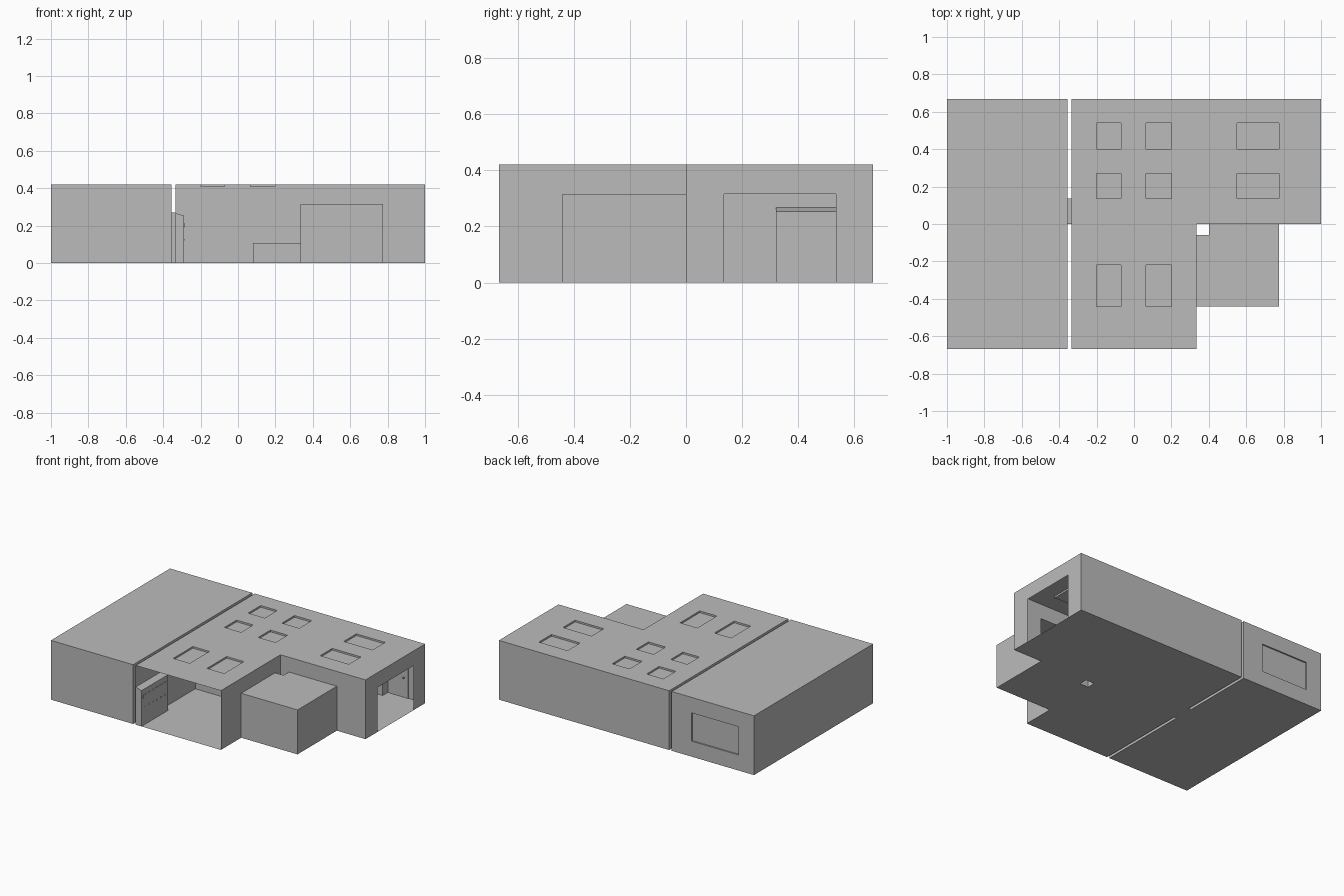
import bpy, bmesh

if "Cube" in bpy.data.objects:
    bpy.data.objects.remove(bpy.data.objects["Cube"])

grey = bpy.data.materials.new("plain_grey")
grey.diffuse_color = (0.5, 0.5, 0.5, 1)
grey.use_nodes = True
grey.node_tree.nodes["Principled BSDF"].inputs["Base Color"].default_value = grey.diffuse_color
H, D, G0, G1, W = 0.42, 0.667, -0.355, -0.335, 0.333


def finish(name, bm):
    bmesh.ops.remove_doubles(bm, verts=bm.verts, dist=1e-5)
    me = bpy.data.meshes.new(name)
    bm.to_mesh(me)
    bm.free()
    me.materials.append(grey)
    ob = bpy.data.objects.new(name, me)
    bpy.context.collection.objects.link(ob)
    return ob


def add_sheet(bm, axis, pos, u, v, holes=(), flip=False):
    """Flat panel perpendicular to an axis, with rectangular holes (u0,u1,v0,v1)."""
    us = sorted(set(list(u) + [c for h in holes for c in h[:2]]))
    vs = sorted(set(list(v) + [c for h in holes for c in h[2:]]))
    for a, b in zip(us, us[1:]):
        for c, d in zip(vs, vs[1:]):
            m, n = (a + b) / 2, (c + d) / 2
            if any(h[0] < m < h[1] and h[2] < n < h[3] for h in holes):
                continue
            pts = []
            for p, q in ((a, c), (b, c), (b, d), (a, d)):
                co = [p, q]
                co.insert(axis, pos)
                pts.append(bm.verts.new(co))
            if (axis == 1) != flip:
                pts.reverse()
            bm.faces.new(pts)


def sheet(name, *args, **kw):
    bm = bmesh.new()
    add_sheet(bm, *args, **kw)
    return finish(name, bm)


def add_box(bm, x, y, z, skip=()):
    r = (x, y, z)
    for ax in range(3):
        u, v = [r[i] for i in range(3) if i != ax]
        for s in (0, 1):
            if (ax, s) not in skip:
                add_sheet(bm, ax, r[ax][s], u, v, flip=(s == 0))


def box(name, x, y, z, skip=()):
    bm = bmesh.new()
    add_box(bm, x, y, z, skip)
    return finish(name, bm)


# left hall with a shallow window recess in the back
win = (-0.88, -0.51, 0.11, 0.31)
box("left_hall", (-1, G0), (-D, D), (0, H), skip=((1, 1),))
sheet("left_hall_back", 1, D, (-1, G0), (0, H), holes=[win])
box("window_recess", win[:2], (D - 0.01, D), win[2:], skip=((1, 1),))

# passage joining the two halves
box("passage", (G0, G1), (0, 0.135), (0, 0.27))

# skylights: three columns, sunk slightly below the roof
sky = [(a, b, c, d) for a, b in ((-0.2, -0.07), (0.065, 0.2))
       for c, d in ((0.135, 0.27), (0.4, 0.54), (-0.44, -0.22))]
sky += [(0.55, 0.775, c, d) for c, d in ((0.135, 0.27), (0.4, 0.54))]
sheet("main_roof", 2, H, (G1, 1), (0, D), holes=[s for s in sky if s[2] > 0])
sheet("wing_roof", 2, H, (G1, W), (-D, 0), holes=[s for s in sky if s[2] < 0])
for s in sky:
    box("skylight", s[:2], s[2:], (0.408, H), skip=((2, 1),))

# floors and walls of the main room and the open front wing
sheet("main_floor", 2, 0, (G1, 1), (0, D), flip=True)
sheet("wing_floor", 2, 0, (G1, W), (-D, 0), flip=True)
sheet("back_wall", 1, D, (G1, 1), (0, H))
sheet("left_wall", 0, G1, (-D, D), (0, H), flip=True)
sheet("right_wall", 0, 1, (0, D), (0, H), holes=[(0.135, 0.535, 0, 0.315)])
sheet("wing_right_wall", 0, W, (-D, 0), (0, H))
sheet("middle_wall", 1, 0, (G1, W), (0, H), flip=True)
sheet("front_wall", 1, 0, (W, 1), (0, H), holes=[(0.4, 0.775, 0, 0.315)], flip=True)

# low alcove with a notch in its inner corner
A = 0.315
bm = bmesh.new()
for z, f in ((0, True), (A, False)):
    add_sheet(bm, 2, z, (W, 0.775), (-0.44, 0), holes=[(W, 0.4, -0.06, 0)], flip=f)
add_sheet(bm, 1, -0.44, (W, 0.775), (0, A), flip=True)
add_sheet(bm, 0, 0.775, (-0.44, 0), (0, A))
add_sheet(bm, 1, -0.06, (W, 0.4), (0, A))
add_sheet(bm, 0, 0.4, (-0.06, 0), (0, A), flip=True)
finish("alcove", bm)


# sloped-top cabinets along the left wall, with panels on the face
def cabinet(y0):
    x1, y1 = -0.29, y0 + 0.3
    ob = box("cabinet", (G1, x1), (y0, y1), (0, 0.267))
    for v in ob.data.vertices:
        if v.co.z > 0.2 and v.co.x > x1 - 0.01:
            v.co.z = 0.253
    bm = bmesh.new()
    for i in range(6):
        y = y0 + 0.02 + i * 0.045
        add_box(bm, (x1, x1 + 0.003), (y, y + 0.035), (0.19, 0.215))
        add_box(bm, (x1, x1 + 0.003), (y + 0.012, y + 0.022), (0.12, 0.128))
    finish("cabinet_panels", bm)


cabinet(-D)
cabinet(0.32)


# low benches with a two-row grille
def bench(x0, x1, y1):
    y0 = y1 - 0.06
    box("bench", (x0, x1), (y0, y1), (0, 0.107))
    bm = bmesh.new()
    n = 6
    step = (x1 - x0) / n
    for i in range(n):
        for z in (0.078, 0.092):
            add_box(bm, (x0 + (i + .1) * step, x0 + (i + .9) * step),
                    (y0 - 0.003, y0), (z, z + 0.007))
    finish("bench_grille", bm)


bench(0.08, W, 0)
bench(0.45, 0.71, D)


# doors with a small knob
def door(x0, x1, y):
    box("door", (x0, x1), (y - 0.004, y), (0, 0.267))
    k = x0 + 0.75 * (x1 - x0)
    box("door_knob", (k - 0.006, k + 0.006), (y - 0.012, y - 0.004), (0.134, 0.144))


door(-0.1, 0.04, 0)
door(0.73, 0.87, D)
